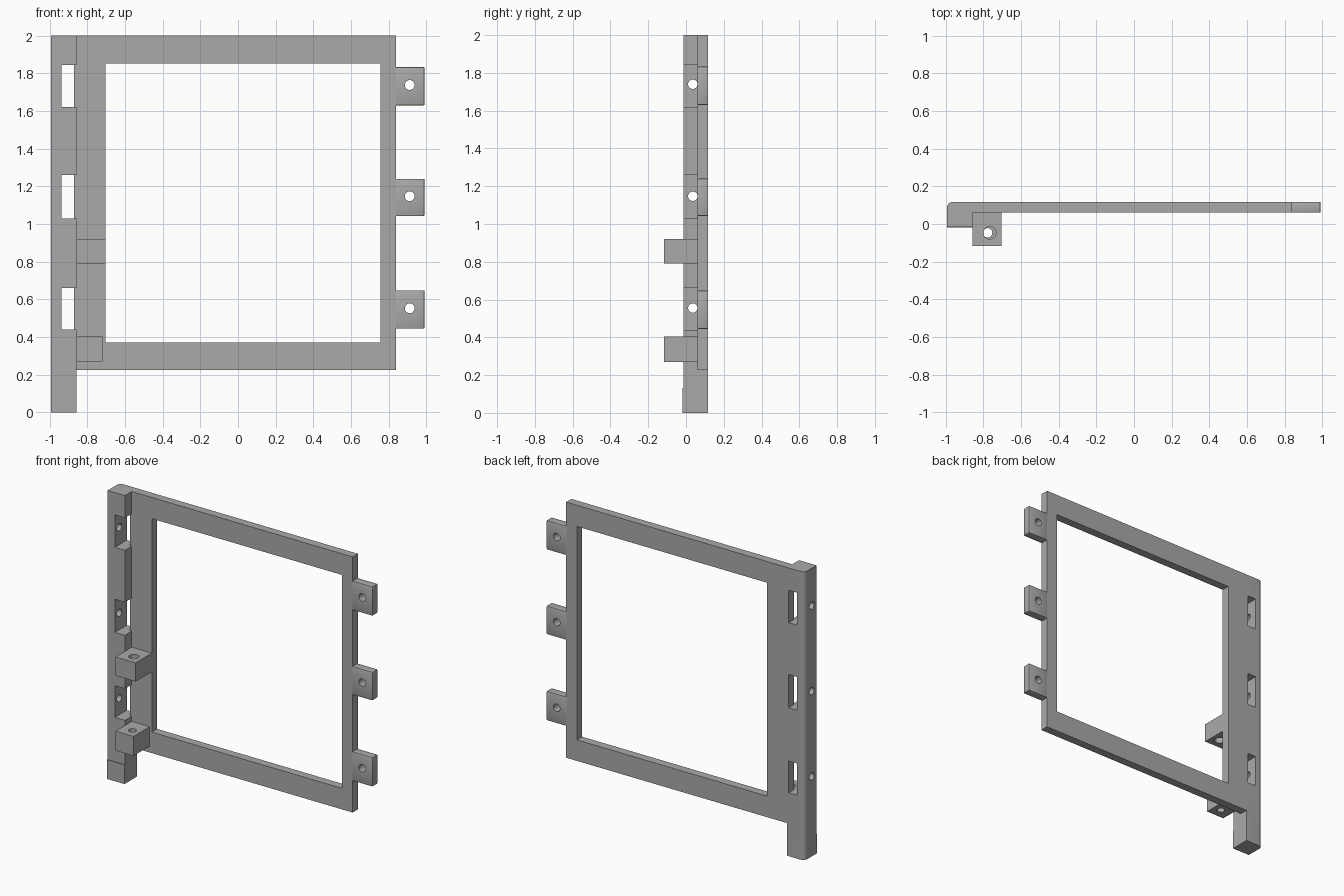
import bpy, bmesh, math
from mathutils import Matrix, Vector

old = bpy.data.objects.get("Cube")
if old:
    bpy.data.objects.remove(old, do_unlink=True)

grey = bpy.data.materials.new("mid grey")
grey.use_nodes = True
colour = (0.4, 0.4, 0.4, 1)
grey.diffuse_color = colour
grey.node_tree.nodes["Principled BSDF"].inputs["Base Color"].default_value = colour

FRONT, STEP, BACK = -0.014, 0.06, 0.1175   # depths of post face, plate face, back
POST_L, POST_R = -0.992, -0.858


def finish(name, bm):
    bmesh.ops.recalc_face_normals(bm, faces=bm.faces)
    mesh = bpy.data.meshes.new(name)
    bm.to_mesh(mesh)
    bm.free()
    mesh.materials.append(grey)
    ob = bpy.data.objects.new(name, mesh)
    bpy.context.collection.objects.link(ob)
    return ob


def prism(name, outline, z0, z1):
    """Extrude an xy outline from z0 up to z1."""
    bm = bmesh.new()
    face = bm.faces.new([bm.verts.new((x, y, z0)) for x, y in outline])
    top = bmesh.ops.extrude_face_region(bm, geom=[face])["geom"]
    bmesh.ops.translate(bm, vec=(0, 0, z1 - z0),
                        verts=[v for v in top if isinstance(v, bmesh.types.BMVert)])
    return finish(name, bm)


def box(name, x0, x1, y0, y1, z0, z1):
    return prism(name, [(x0, y0), (x1, y0), (x1, y1), (x0, y1)], z0, z1)


def rod(centre, axis, radius, length):
    bm = bmesh.new()
    turn = Vector((0, 0, 1)).rotation_difference(Vector(axis)).to_matrix().to_4x4()
    bmesh.ops.create_cone(bm, cap_ends=True, segments=32, radius1=radius, radius2=radius,
                          depth=length, matrix=Matrix.Translation(centre) @ turn)
    return finish("hole_cutter", bm)


def modify(ob, kind, **settings):
    mod = ob.modifiers.new(kind, kind)
    for key, value in settings.items():
        setattr(mod, key, value)
    bpy.context.view_layer.objects.active = ob
    bpy.ops.object.modifier_apply(modifier=mod.name)


def cut(ob, cutter):
    cutter.hide_render = True
    modify(ob, "BOOLEAN", object=cutter, operation="DIFFERENCE", solver="EXACT")
    bpy.data.objects.remove(cutter, do_unlink=True)


def smooth(ob):
    bpy.ops.object.select_all(action="DESELECT")
    ob.select_set(True)
    bpy.context.view_layer.objects.active = ob
    bpy.ops.object.shade_smooth_by_angle(angle=math.radians(30))


# Flat panel with its large window
panel = box("panel_frame", POST_R, 0.838, STEP, BACK, 0.226, 2)
cut(panel, box("window_cutter", -0.704, 0.755, 0, 0.2, 0.372, 1.853))

# Post, rounded on its outer back corner
R = 0.03
corner = [(POST_L + R - R * math.cos(a), BACK - R + R * math.sin(a))
          for a in (math.radians(15 * i) for i in range(7))]
post = prism("hinge_post", [(POST_R, FRONT), (POST_L, FRONT)] + corner + [(POST_R, BACK)], 0, 2)

# Hinge slots: open to the side in front of the panel, narrower behind
SLOT_L, SLOT_R = -0.936, -0.871
slot = [(SLOT_L, -0.1), (-0.8, -0.1), (-0.8, STEP), (SLOT_R, STEP),
        (SLOT_R, 0.2), (SLOT_L, 0.2)]
for z0, z1, pin in ((0.44, 0.66, 0.555), (1.03, 1.26, 1.147), (1.62, 1.845, 1.74)):
    cut(post, prism("slot_cutter", slot, z0, z1))
    cut(post, rod((-0.97, 0.036, pin), (1, 0, 0), 0.025, 0.15))
smooth(post)

# Slightly thicker foot of the post
box("post_foot", POST_L, POST_R, FRONT - 0.005, FRONT, 0, 0.133)

# Screw tabs on the other edge
for i, (z0, z1) in enumerate(((0.445, 0.648), (1.042, 1.24), (1.63, 1.833))):
    tab = box(f"screw_tab_{i + 1}", 0.83, 0.99, STEP, BACK, z0, z1)
    modify(tab, "BEVEL", width=0.006, segments=2)
    cut(tab, rod((0.911, 0.09, (z0 + z1) / 2 + 0.006), (0, 1, 0), 0.026, 0.2))
    smooth(tab)

# Latch guide blocks with upright holes
for name, right, z0, z1, hx, r in (("upper_guide_block", -0.704, 0.79, 0.92, -0.766, 0.033),
                                   ("lower_guide_block", -0.72, 0.27, 0.405, -0.777, 0.025)):
    block = box(name, POST_R, right, -BACK, STEP, z0, z1)
    cut(block, rod((hx, -0.047, (z0 + z1) / 2), (0, 0, 1), r, 0.3))
    smooth(block)
